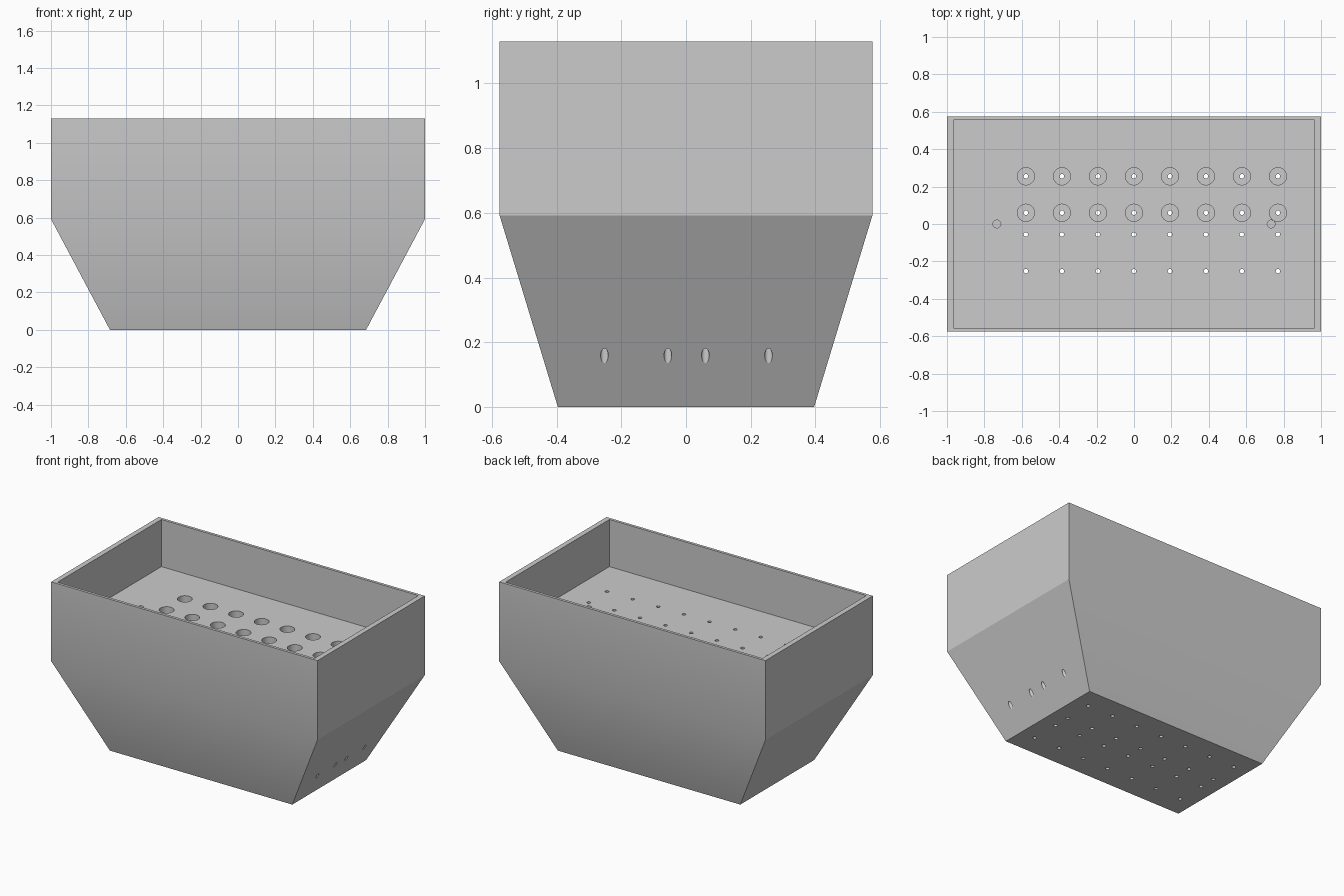
import bpy, bmesh, math
from mathutils import Matrix

if "Cube" in bpy.data.objects:
    bpy.data.objects.remove(bpy.data.objects["Cube"])

FLOOR = 0.81   # height of the recessed deck


def make_object(name, bm):
    bmesh.ops.recalc_face_normals(bm, faces=bm.faces)
    me = bpy.data.meshes.new(name)
    bm.to_mesh(me)
    bm.free()
    ob = bpy.data.objects.new(name, me)
    bpy.context.collection.objects.link(ob)
    return ob


def stacked_box(name, levels):
    """Closed solid through rectangles given as (half x, half y, z)."""
    bm = bmesh.new()
    rings = [[bm.verts.new((sx * hx, sy * hy, z))
              for sx, sy in ((-1, -1), (1, -1), (1, 1), (-1, 1))]
             for hx, hy, z in levels]
    for a, b in zip(rings, rings[1:]):
        for i in range(4):
            j = (i + 1) % 4
            bm.faces.new((a[i], a[j], b[j], b[i]))
    bm.faces.new(rings[0])
    bm.faces.new(rings[-1])
    return make_object(name, bm)


def drills(name, points, radius, z0, z1, segments):
    bm = bmesh.new()
    for x, y in points:
        bmesh.ops.create_cone(bm, cap_ends=True, segments=segments,
                              radius1=radius, radius2=radius, depth=z1 - z0,
                              matrix=Matrix.Translation((x, y, (z0 + z1) / 2)))
    return make_object(name, bm)


# Tapered body with a straight upper section
body = stacked_box("tube_rack_body", [(0.685, 0.396, 0), (1, 0.576, 0.592), (1, 0.576, 1.13)])

# Hole layout: eight columns, four rows
columns = [-0.578 + i * 0.1925 for i in range(8)]
wide = [(x, y) for x in columns for y in (0.255, 0.06)]
narrow = wide + [(x, y) for x in columns for y in (-0.056, -0.252)]

# Tray recess, wide sockets, locating holes and drain holes
cutters = [
    stacked_box("tray_cutter", [(0.965, 0.557, FLOOR), (0.965, 0.557, 1.3)]),
    drills("socket_cutter", wide, 0.046, 0.35, 0.95, 32),
    drills("locating_cutter", [(-0.733, 0), (0.733, 0)], 0.021, 0.6, 0.95, 24),
    drills("drain_cutter", narrow, 0.012, -0.1, 0.97, 16),
]
bpy.context.view_layer.objects.active = body
body.select_set(True)
for c in cutters:
    mod = body.modifiers.new(c.name, 'BOOLEAN')
    mod.operation = 'DIFFERENCE'
    mod.solver = 'EXACT'
    mod.object = c
    bpy.ops.object.modifier_apply(modifier=mod.name)
    bpy.data.objects.remove(c)

# Single grey finish
grey = bpy.data.materials.new("plain_grey")
grey.diffuse_color = (0.6, 0.6, 0.6, 1)
grey.use_nodes = True
grey.node_tree.nodes["Principled BSDF"].inputs["Base Color"].default_value = grey.diffuse_color
body.data.materials.clear()
body.data.materials.append(grey)
for p in body.data.polygons:
    p.material_index = 0

bpy.ops.object.select_all(action='DESELECT')
body.select_set(True)
bpy.ops.object.shade_smooth_by_angle(angle=math.radians(25))
